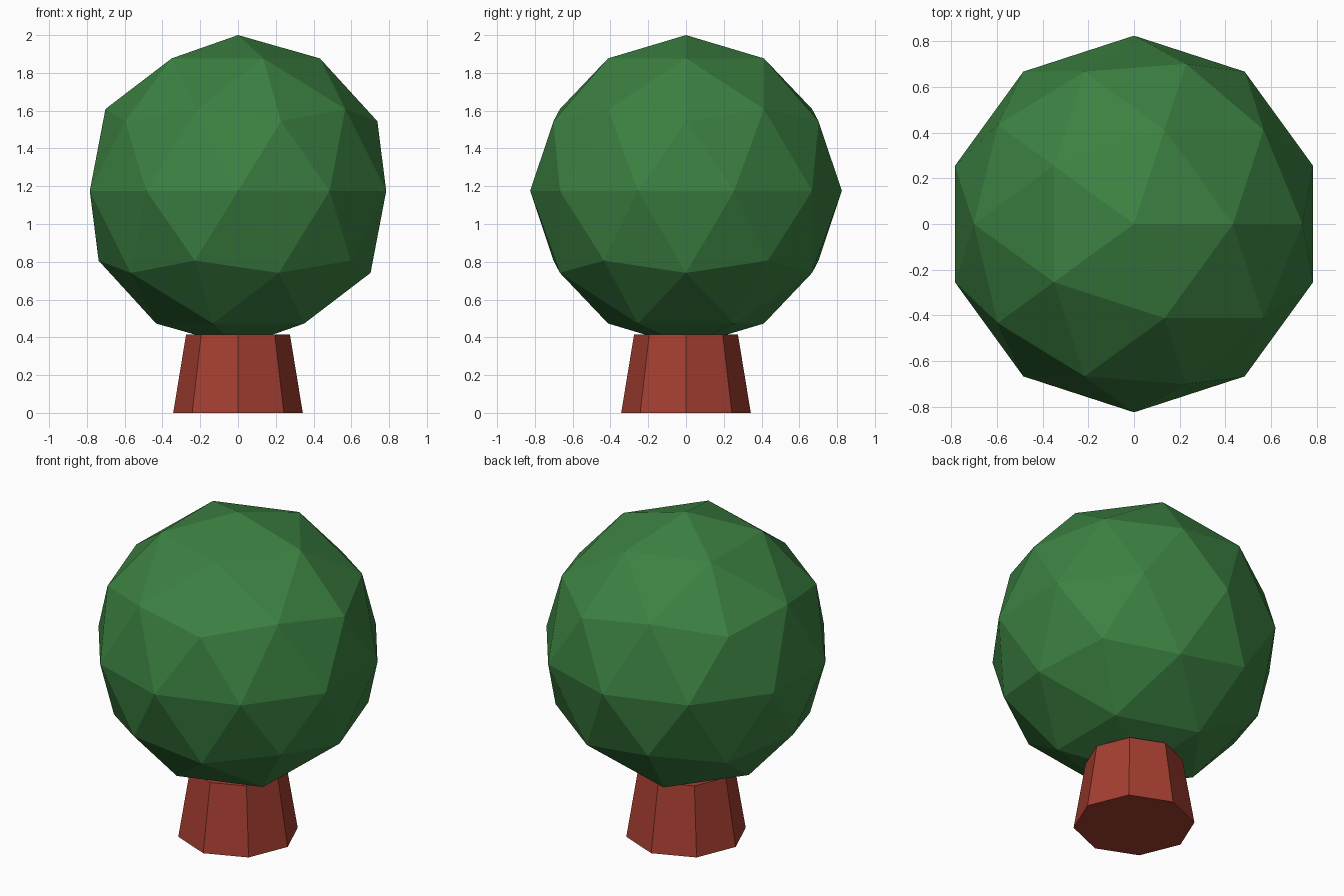
import bpy
import math

if "Cube" in bpy.data.objects:
    bpy.data.objects.remove(bpy.data.objects["Cube"])


def material(name, rgb):
    m = bpy.data.materials.new(name)
    m.diffuse_color = (*rgb, 1.0)
    m.use_nodes = True
    m.node_tree.nodes["Principled BSDF"].inputs["Base Color"].default_value = m.diffuse_color
    return m


def finish(name, mat):
    ob = bpy.context.object
    ob.name = name
    ob.data.materials.append(mat)
    bpy.ops.object.shade_flat()
    return ob


leaf_green = material("leaf green", (0.045, 0.22, 0.054))
bark_red = material("bark red", (0.37, 0.048, 0.03))

# Tapered eight-sided trunk, with a corner facing the front
TRUNK_H = 0.415
bpy.ops.mesh.primitive_cone_add(vertices=8, radius1=0.343, radius2=0.275,
                                depth=TRUNK_H, location=(0, 0, TRUNK_H / 2))
finish("trunk", bark_red)

# Faceted ball of leaves, sunk a little into the trunk
R = 0.825
bpy.ops.mesh.primitive_ico_sphere_add(subdivisions=2, radius=R,
                                      location=(0, 0, 2 - R))
finish("leaves", leaf_green)
